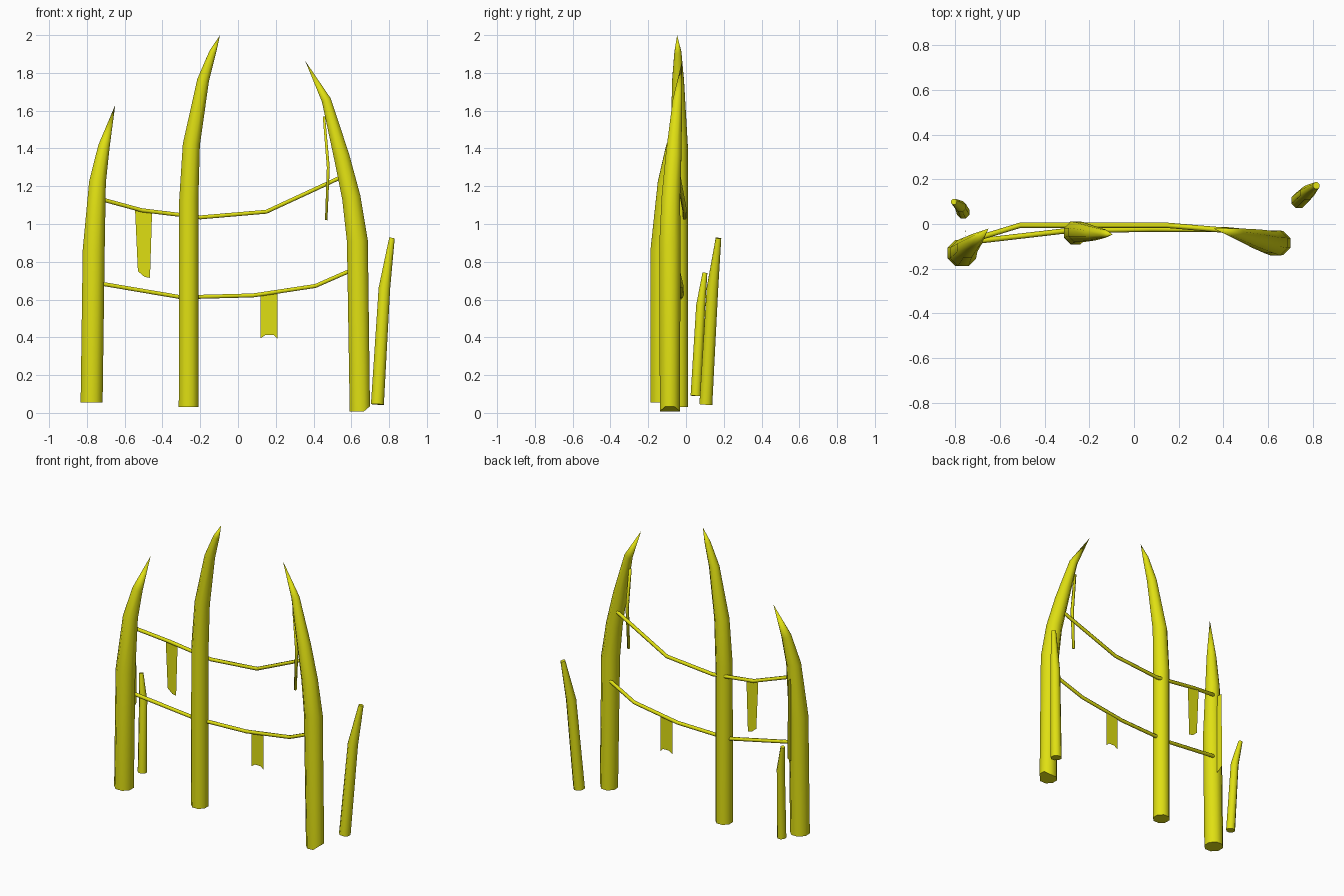
import bpy, bmesh, math
from mathutils import Vector

if "Cube" in bpy.data.objects:
    bpy.data.objects.remove(bpy.data.objects["Cube"])

mat = bpy.data.materials.new("yellow")
mat.diffuse_color = (0.74, 0.74, 0.006, 1)
mat.use_nodes = True
mat.node_tree.nodes["Principled BSDF"].inputs["Base Color"].default_value = mat.diffuse_color


def finish(name, bm, smooth=True):
    me = bpy.data.meshes.new(name)
    bmesh.ops.recalc_face_normals(bm, faces=bm.faces[:])
    for f in bm.faces:
        f.smooth = smooth and len(f.verts) <= 4
    bm.to_mesh(me)
    bm.free()
    me.materials.append(mat)
    ob = bpy.data.objects.new(name, me)
    bpy.context.collection.objects.link(ob)
    return ob


def tube(name, rings, sides=8, side_axis=(0, 1, 0)):
    """Tapered tube through (x, y, z, radius) points; radius 0 makes a tip."""
    bm = bmesh.new()
    pts = [Vector(r[:3]) for r in rings]
    loops = []
    for i, (p, r) in enumerate(zip(pts, rings)):
        a, b = pts[max(i - 1, 0)], pts[min(i + 1, len(pts) - 1)]
        t = (b - a).normalized()
        u = t.cross(Vector(side_axis)).normalized()
        v = t.cross(u)
        if r[3] == 0:
            loops.append([bm.verts.new(p)])
            continue
        loops.append([bm.verts.new(p + r[3] * (u * math.cos(w) + v * math.sin(w)))
                      for w in (2 * math.pi * (k + 0.5) / sides for k in range(sides))])
    for A, B in zip(loops, loops[1:]):
        for k in range(sides):
            n = (k + 1) % sides
            bm.faces.new((A[k], A[n], B[0]) if len(B) == 1 else (A[k], A[n], B[n], B[k]))
    for end in (loops[0], loops[-1]):
        if len(end) > 2:
            bm.faces.new(end)
    return finish(name, bm)


def cloth(name, pts):
    bm = bmesh.new()
    bm.faces.new([bm.verts.new(p) for p in pts])
    return finish(name, bm, False)


# Tall curved tusk posts
tube("left_post", [(-.775, -.13, .055, .063), (-.764, -.13, .86, .063),
                   (-.744, -.105, 1.22, .048), (-.710, -.075, 1.41, .033), (-.65, -.02, 1.63, 0)])
tube("middle_post", [(-.262, -.04, .03, .056), (-.261, -.04, 1.12, .055), (-.247, -.036, 1.42, .049),
                     (-.185, -.042, 1.76, .034), (-.134, -.043, 1.91, .02), (-.095, -.047, 2.0, 0)])
right = tube("right_post", [(.645, -.085, .008, .058), (.632, -.085, .91, .060), (.6, -.08, 1.14, .053),
                            (.548, -.066, 1.36, .045), (.468, -.045, 1.655, .027), (.355, -.02, 1.865, 0)])
# Chipped foot of the right post
for v in right.data.vertices:
    if v.co.x > .68 and v.co.z < .1:
        v.co.z = .035

# Short stakes behind
tube("left_stake", [(-.763, .052, .09, .030), (-.775, .078, .57, .026), (-.805, .100, .74, .014)])
tube("right_stake", [(.738, .105, .045, .037), (.775, .14, .66, .033), (.815, .172, .925, .016)])

# Sagging ropes
for name, path in (
        ("upper_rope", [(-.72, -.07, 1.13), (-.51, -.006, 1.073), (-.2, -.006, 1.035),
                        (.15, -.006, 1.065), (.55, -.04, 1.25)]),
        ("lower_rope", [(-.73, -.08, .685), (-.3, -.03, .612), (.08, -.023, .622),
                        (.41, -.025, .672), (.61, -.045, .76)])):
    tube(name, [(*p, .012) for p in path], 6)

# Loose cord from the right post
tube("hanging_cord", [(.455, -.045, 1.57, .009), (.478, -.045, 1.3, .011), (.467, -.045, 1.02, .009)], 4)

# Cloth strips
cloth("left_flag", [(-.545, -.006, 1.078), (-.455, -.006, 1.06), (-.466, -.006, .715),
                    (-.495, -.006, .72), (-.53, -.006, .75)])
cloth("right_flag", [(.12, -.023, .63), (.21, -.023, .638), (.21, -.023, .392),
                     (.19, -.023, .412), (.145, -.023, .412), (.12, -.023, .395)])
cloth("post_strip", [(-.75, -.07, 1.13), (-.755, -.03, 1.13), (-.755, -.022, .6), (-.75, -.07, .56)])
